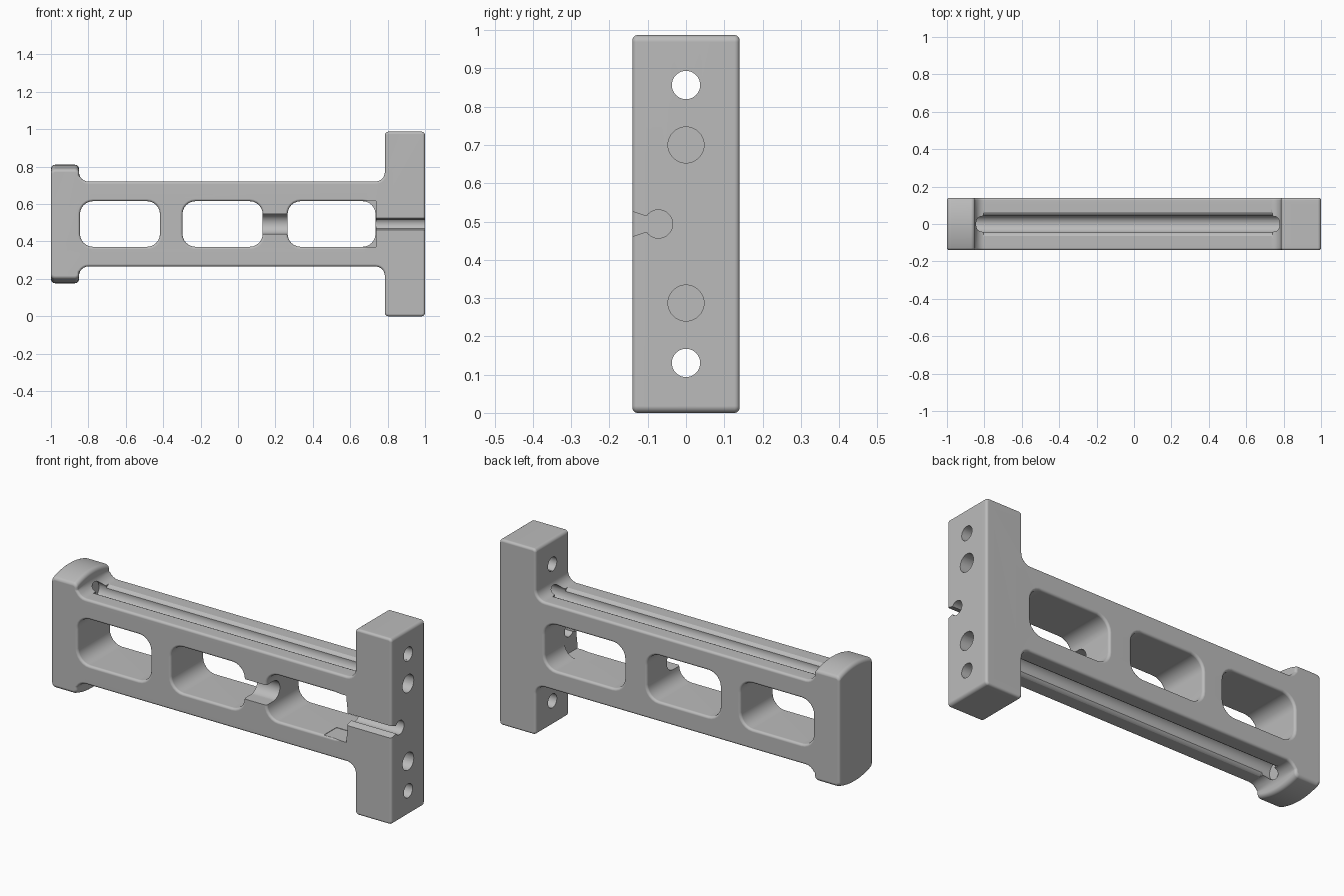
import bpy, bmesh
from math import sin, cos, pi, radians
from mathutils import Vector

cube = bpy.data.objects.get("Cube")
if cube:
    bpy.data.objects.remove(cube, do_unlink=True)

MID = 0.4935      # height of the long axis
HALF = 0.14       # half thickness
SOFT = 0.013      # edge rounding

grey = bpy.data.materials.new("plain grey")
grey.use_nodes = True
grey.diffuse_color = (0.5, 0.5, 0.5, 1)
grey.node_tree.nodes["Principled BSDF"].inputs["Base Color"].default_value = (0.5, 0.5, 0.5, 1)


def rounded(corners, inset=0.0, steps=6):
    """Clockwise right-angled outline with filleted corners, optionally inset."""
    pts = []
    for i, (x, z, r) in enumerate(corners):
        p = Vector((x, z))
        back = (Vector(corners[i - 1][:2]) - p).normalized()
        ahead = (Vector(corners[(i + 1) % len(corners)][:2]) - p).normalized()
        side = 1 if back.x * ahead.y - back.y * ahead.x > 0 else -1
        r -= side * inset
        centre = p + (back + ahead) * (side * inset + r)
        for k in range(steps + 1):
            t = k / steps * pi / 2
            pts.append(centre - r * (ahead * cos(t) + back * sin(t)))
    return pts


def loft(name, rings):
    """Closed solid through rings of equal point count."""
    bm = bmesh.new()
    loops = [[bm.verts.new(p) for p in ring] for ring in rings]
    for a, b in zip(loops, loops[1:]):
        for i in range(len(a)):
            bm.faces.new((a[i - 1], a[i], b[i], b[i - 1]))
    bm.faces.new(loops[0])
    bm.faces.new(loops[-1])
    bmesh.ops.recalc_face_normals(bm, faces=bm.faces)
    mesh = bpy.data.meshes.new(name)
    bm.to_mesh(mesh)
    bm.free()
    obj = bpy.data.objects.new(name, mesh)
    bpy.context.collection.objects.link(obj)
    return obj


def slab(name, corners, layers):
    """Outline in x and z, stacked along y as (y, inset) layers."""
    return loft(name, [[(p.x, y, MID + p.y) for p in rounded(corners, o)] for y, o in layers])


def bar(name, profile, x0, x1):
    """Profile in y and height, run along x."""
    return loft(name, [[(x, y, MID + h) for y, h in profile] for x in (x0, x1)])


def arc(y, h, r, start=0.0, end=2 * pi, steps=40):
    return [(y + r * cos(start + (end - start) * k / steps),
             h + r * sin(start + (end - start) * k / steps)) for k in range(steps)]


# Body: two end flanges joined by a beam, with rounded front and back rims
upper = [(-1, 0.317, 0.022), (-0.85, 0.317, 0.022), (-0.85, 0.227, 0.05),
         (0.785, 0.227, 0.05), (0.785, MID, 0.018), (1, MID, 0.018)]
outline = upper + [(x, -z, r) for x, z, r in reversed(upper)]
rim = [(HALF - SOFT + SOFT * sin(a), SOFT * (1 - cos(a)))
       for a in (pi / 2 * k / 4 for k in range(5))]
flat = [((HALF - SOFT) * k / 6, 0) for k in range(-5, 6)]
layers = [(-y, o) for y, o in reversed(rim)] + flat + rim
body = slab("bracket_body", outline, layers)
body.data.materials.append(grey)

# Crown the ends of the small flange
for v in body.data.vertices:
    d = v.co.z - MID
    if v.co.x < -0.84:
        weight = min(max((abs(d) - 0.25) / 0.04, 0), 1)
        v.co.z -= (1 if d > 0 else -1) * 0.027 * weight * (v.co.y / HALF) ** 2

cutters = []

# Three windows, flared at both faces
flare = [(y, -o) for y, o in rim] + [(HALF + 0.03, -SOFT)]
window_layers = [(-y, o) for y, o in reversed(flare)] + flare
for x0, x1 in ((-0.845, -0.417), (-0.297, 0.132), (0.265, 0.735)):
    box = [(x0, 0.122, 0.07), (x1, 0.122, 0.07), (x1, -0.122, 0.07), (x0, -0.122, 0.07)]
    cutters.append(slab("window_cutter", box, window_layers))

# Square front pocket at the wide end of the last window
cutters.append(bar("pocket_cutter", [(-0.2, -0.124), (-0.03, -0.124),
                                     (-0.03, 0.124), (-0.2, 0.124)], 0.6, 0.737))

# Rod grooves with softened lips, and the bolt holes
for s in (1, -1):
    cutters.append(bar("rod_cutter", arc(0, s * 0.2065, 0.047), -0.85, 1.1))
    half = [(0.044, 0.2), (0.046, 0.212), (0.053, 0.222), (0.064, 0.2275), (0.064, 0.26)]
    lip = [(y, s * h) for y, h in half] + [(-y, s * h) for y, h in reversed(half)]
    cutters.append(bar("lip_cutter", lip, -0.805, 0.74))
    cutters.append(bar("bolt_cutter", arc(0, s * 0.363, 0.037), 0.6, 1.1))

# Keyhole channel through the wide flange
neck = [(-0.16, 0.039), (-0.105, 0.021), (-0.08, 0.021)]
cutters.append(bar("channel_cutter", arc(-0.072, 0, 0.037), 0.68, 1.1))
cutters.append(bar("neck_cutter", neck + [(y, -h) for y, h in reversed(neck)], 0.68, 1.1))

# Round-bottomed notch between the second and third windows
notch = arc(-0.08, 0, 0.053, -pi / 2, pi / 2, 16) + [(-0.08, 0.053), (-0.2, 0.053), (-0.2, -0.053)]
cutters.append(bar("notch_cutter", notch, 0.1, 0.3))

bpy.ops.object.select_all(action='DESELECT')
bpy.context.view_layer.objects.active = body
body.select_set(True)
for cutter in cutters:
    cutter.hide_render = True
    mod = body.modifiers.new("cut", 'BOOLEAN')
    mod.operation = 'DIFFERENCE'
    mod.solver = 'EXACT'
    mod.object = cutter
    bpy.ops.object.modifier_apply(modifier=mod.name)
    bpy.data.objects.remove(cutter, do_unlink=True)

bpy.ops.object.shade_smooth_by_angle(angle=radians(32))
normals = body.modifiers.new("even_shading", 'WEIGHTED_NORMAL')
normals.keep_sharp = True
